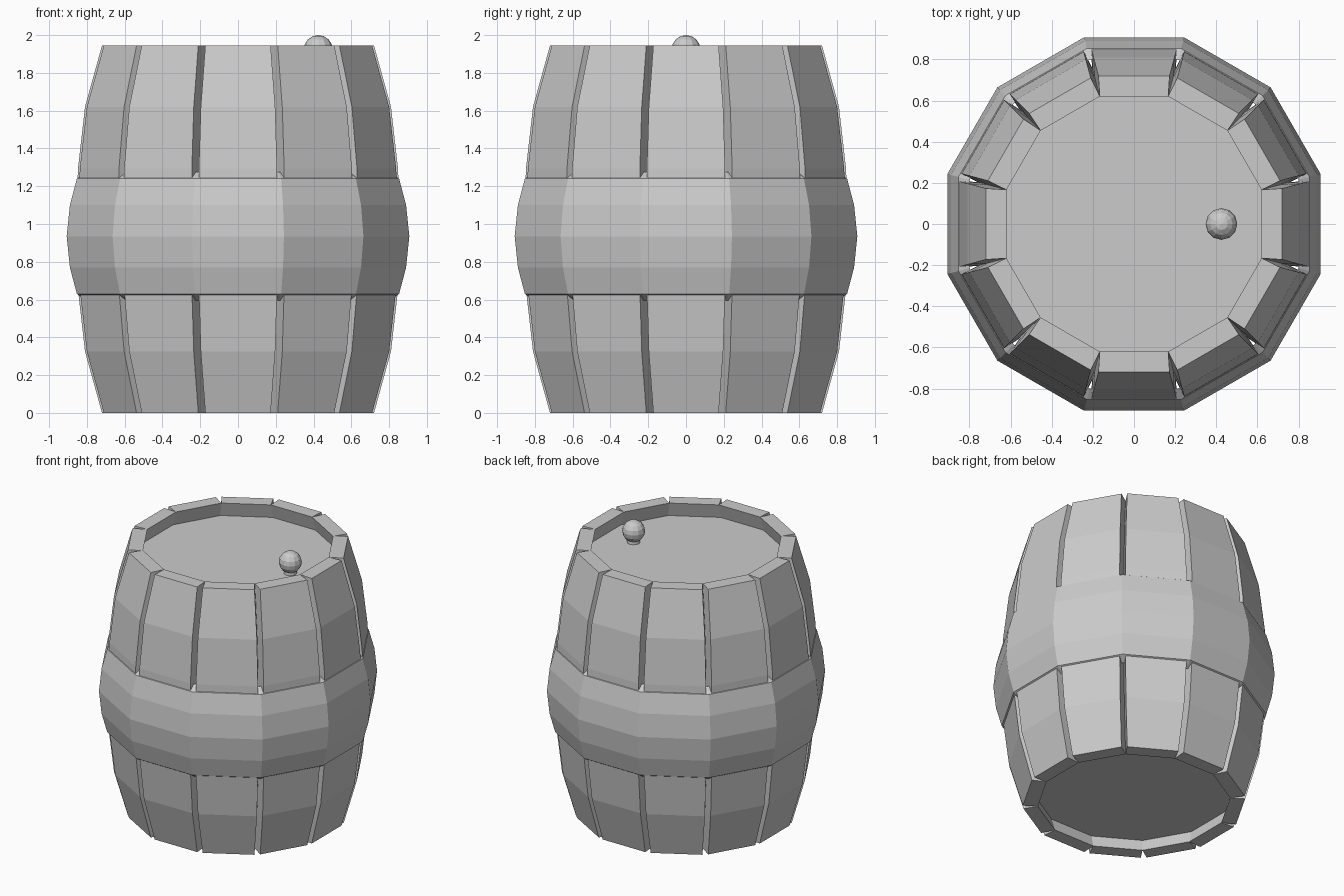
import bpy, bmesh
from math import pi, tan, cos, sin
from mathutils import Matrix

if "Cube" in bpy.data.objects:
    bpy.data.objects.remove(bpy.data.objects["Cube"])

N = 12
T = tan(pi / N)


def finish(bm, name):
    bmesh.ops.recalc_face_normals(bm, faces=bm.faces[:])
    me = bpy.data.meshes.new(name)
    bm.to_mesh(me)
    bm.free()
    ob = bpy.data.objects.new(name, me)
    bpy.context.collection.objects.link(ob)
    return ob


def skin(bm, loops, closed):
    """Bridge equal-length vertex loops; cap the ends unless closed."""
    n = len(loops[0])
    for i in range(len(loops) if closed else len(loops) - 1):
        a, b = loops[i], loops[(i + 1) % len(loops)]
        for j in range(n):
            k = (j + 1) % n
            bm.faces.new((a[j], a[k], b[k], b[j]))
    if not closed:
        bm.faces.new(loops[0])
        bm.faces.new(loops[-1])


def ring(bm, apothem, z):
    r = apothem / cos(pi / N)
    return [bm.verts.new((r * cos((i + 0.5) * 2 * pi / N),
                          r * sin((i + 0.5) * 2 * pi / N), z)) for i in range(N)]


# Staves: bowed planks that meet on the inside and leave V grooves outside
profile = [(0.72, 0), (0.81, 0.325), (0.847, 0.65), (0.86, 0.97),
           (0.847, 1.295), (0.81, 1.62), (0.72, 1.945)]
for s in range(N):
    bm = bmesh.new()
    loops = []
    for r, z in profile:
        ri, wo = r - 0.1, r * T - 0.02
        wi = ri * T
        loops.append([bm.verts.new(p) for p in
                      ((ri, -wi, z), (r, -wo, z), (r, wo, z), (ri, wi, z))])
    skin(bm, loops, False)
    bm.transform(Matrix.Rotation(s * 2 * pi / N, 4, 'Z'))
    finish(bm, f"stave_{s + 1:02d}")

# Wide faceted hoop around the belly
bm = bmesh.new()
band = [(0.80, 0.595), (0.853, 0.63), (0.89, 0.77), (0.907, 0.935),
        (0.89, 1.10), (0.853, 1.24), (0.80, 1.275)]
skin(bm, [ring(bm, r, z) for r, z in band], True)
finish(bm, "hoop")

# Recessed lid and bottom
for name, z0, z1, r0, r1 in (("lid", 1.79, 1.84, 0.665, 0.651),
                             ("bottom", 0.09, 0.14, 0.647, 0.66)):
    bm = bmesh.new()
    skin(bm, [ring(bm, r0, z0), ring(bm, r1, z1)], False)
    finish(bm, name)

# Knob on a short stem
bm = bmesh.new()
bmesh.ops.create_uvsphere(bm, u_segments=12, v_segments=8, radius=0.077,
                          matrix=Matrix.Translation((0.425, 0, 1.923)))
finish(bm, "knob")
bm = bmesh.new()
bmesh.ops.create_cone(bm, cap_ends=True, segments=12, radius1=0.045, radius2=0.04,
                      depth=0.05, matrix=Matrix.Translation((0.425, 0, 1.855)))
finish(bm, "knob_stem")
